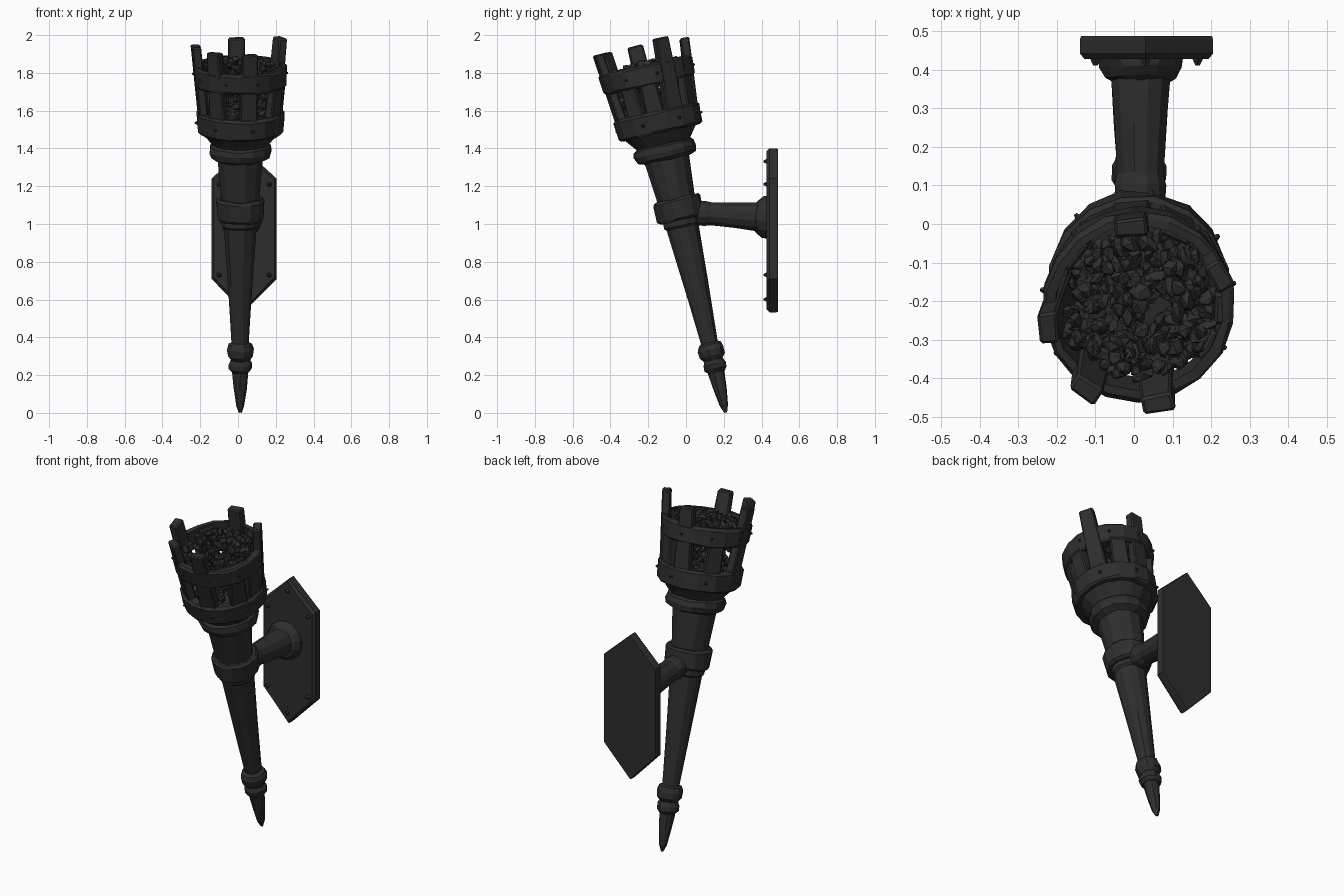
import bpy, bmesh, math, random
from mathutils import Matrix, Vector

if "Cube" in bpy.data.objects:
    bpy.data.objects.remove(bpy.data.objects["Cube"])

random.seed(4)
iron = bpy.data.materials.new("blackened iron")
iron.diffuse_color = (0.027, 0.027, 0.027, 1)
iron.use_nodes = True
iron.node_tree.nodes["Principled BSDF"].inputs["Base Color"].default_value = iron.diffuse_color

# Torch frame: local z runs up the leaning shaft from its tip
TILT = Matrix.Translation((0.012, 0.21, 0.0)) @ Matrix.Rotation(math.radians(13.05), 4, 'X')
# Arm frame: local z runs back to the wall, dropping slightly
ARM = Matrix.Translation((0.017, 0, 1.062)) @ Matrix.Rotation(math.radians(-93.5), 4, 'X')


def finish(name, bm, matrix=Matrix()):
    bmesh.ops.recalc_face_normals(bm, faces=bm.faces)
    bm.transform(matrix)
    mesh = bpy.data.meshes.new(name)
    bm.to_mesh(mesh)
    bm.free()
    mesh.materials.append(iron)
    obj = bpy.data.objects.new(name, mesh)
    bpy.context.collection.objects.link(obj)
    return obj


def jitter(verts, amount):
    for v in verts:
        v.co += Vector([random.uniform(-amount, amount) for _ in range(3)])


def revolve(name, profile, sides, matrix, rough=0.003, ring=False):
    """Turn (radius, height) points round local z; ring=True closes the section."""
    bm = bmesh.new()
    rows = []
    for r, h in profile:
        rows.append([bm.verts.new((r * math.cos(a), r * math.sin(a), h))
                     for a in (2 * math.pi * (i + 0.5) / sides for i in range(sides))])
    pairs = list(zip(rows, rows[1:])) + ([(rows[-1], rows[0])] if ring else [])
    for lo, hi in pairs:
        for i in range(sides):
            j = (i + 1) % sides
            bm.faces.new((lo[i], lo[j], hi[j], hi[i]))
    if not ring:
        bm.faces.new(rows[0])
        bm.faces.new(rows[-1])
    jitter(bm.verts, rough)
    return finish(name, bm, matrix)


def band(name, s0, s1, r0, r1, thick, sides, rough=0.004):
    """Chamfered hoop round the torch."""
    c = 0.012
    profile = [(r0 - thick, s0), (r0 - c, s0), (r0, s0 + c), (r1, s1 - c),
               (r1 - c, s1), (r1 - thick, s1)]
    return revolve(name, profile, sides, TILT, rough, True)


def rivets(name, spots, size, matrix):
    """Small four-sided studs; spots are (position, outward direction)."""
    bm = bmesh.new()
    for p, d in spots:
        m = Matrix.Translation(p) @ Vector(d).to_track_quat('Z', 'Y').to_matrix().to_4x4()
        bmesh.ops.create_cone(bm, cap_ends=True, segments=5, radius1=size,
                              radius2=size * 0.35, depth=size * 1.3, matrix=m)
    return finish(name, bm, matrix)


# Pointed tip, two turned beads and the tapering handle
revolve("tip", [(0.008, 0.002), (0.022, 0.04), (0.036, 0.13), (0.044, 0.215), (0.044, 0.24)],
        10, TILT, 0.001)
revolve("lower_bead", [(0.045, 0.222), (0.061, 0.24), (0.063, 0.265), (0.048, 0.295)], 12, TILT)
revolve("upper_bead", [(0.048, 0.285), (0.068, 0.31), (0.072, 0.345), (0.062, 0.372),
                       (0.046, 0.382)], 12, TILT)
revolve("handle", [(0.046, 0.37), (0.068, 0.70), (0.089, 1.01), (0.10, 1.02), (0.10, 1.06)],
        12, TILT, 0.002)
band("grip_ring", 1.05, 1.165, 0.124, 0.13, 0.06, 14)
revolve("upper_shaft", [(0.098, 1.10), (0.106, 1.19), (0.126, 1.40)], 12, TILT, 0.002)
revolve("collar", [(0.12, 1.375), (0.158, 1.39), (0.168, 1.42), (0.162, 1.45), (0.14, 1.465)],
        14, TILT, 0.004)
revolve("cup", [(0.14, 1.45), (0.155, 1.47), (0.203, 1.53), (0.203, 1.60)], 16, TILT)
band("lower_hoop", 1.522, 1.637, 0.229, 0.236, 0.05, 16)
band("upper_hoop", 1.78, 1.89, 0.246, 0.252, 0.032, 18)

# Wooden-style staves of the basket: (angle, top height)
STAVES = [(95, 1.985), (28, 2.015), (187, 2.0), (235, 2.0), (282, 2.0),
          (141, 1.875), (330, 1.875), (62, 1.875), (358, 1.88)]
for n, (deg, top) in enumerate(STAVES):
    bm = bmesh.new()
    bmesh.ops.create_cube(bm, size=1)
    for v in bm.verts:
        up = v.co.z > 0
        s = top if up else 1.56
        r = 0.19 + (s - 1.56) * 0.105 + v.co.x * 0.048
        v.co = (r, v.co.y * (0.082 if up else 0.10), s)
    jitter(bm.verts, 0.003)
    bmesh.ops.bevel(bm, geom=bm.edges[:], offset=0.007, segments=1, affect='EDGES')
    finish(f"stave_{n + 1}", bm, TILT @ Matrix.Rotation(math.radians(deg), 4, 'Z'))

# Heap of angular coals filling the basket
bm = bmesh.new()
for i in range(420):
    a = random.uniform(0, 2 * math.pi)
    if i < 240:                                   # domed top layer
        r = 0.192 * math.sqrt(random.random())
        s = 1.885 - 0.9 * r * r + random.uniform(-0.03, 0.02)
    else:                                         # outer shell seen between staves
        r = random.uniform(0.11, 0.17)
        s = random.uniform(1.61, 1.86)
    m = (Matrix.Translation((r * math.cos(a), r * math.sin(a), s))
         @ Matrix.Rotation(random.uniform(0, 6), 4, 'X')
         @ Matrix.Rotation(random.uniform(0, 6), 4, 'Y')
         @ Matrix.Diagonal((random.uniform(0.6, 1.5), 1, random.uniform(0.5, 0.9), 1)))
    new = bmesh.ops.create_icosphere(bm, subdivisions=1,
                                     radius=random.uniform(0.016, 0.027), matrix=m)
    jitter(new["verts"], 0.006)
finish("coals", bm, TILT)

# Studs on both hoops
spots = []
for r, s, count, turn in ((0.249, 1.835, 9, 12), (0.233, 1.58, 7, 30)):
    for i in range(count):
        a = math.radians(turn + 360 * i / count)
        d = Vector((math.cos(a), math.sin(a), 0))
        spots.append((d * r + Vector((0, 0, s)), d))
rivets("hoop_rivets", spots, 0.013, TILT)

# Arm to the wall with its flange
revolve("arm", [(0.066, 0.06), (0.068, 0.10), (0.062, 0.13), (0.070, 0.26), (0.080, 0.39)],
        12, ARM, 0.002)
revolve("arm_flange", [(0.078, 0.372), (0.092, 0.38), (0.108, 0.405), (0.114, 0.432)],
        14, ARM, 0.003)

# Six-sided wall plate with chamfered front edge
outline = [(0.03, 1.40), (0.205, 1.24), (0.205, 0.71), (0.03, 0.532), (-0.14, 0.71), (-0.14, 1.24)]
bm = bmesh.new()
rows = []
for y, k in ((0.487, 0.985), (0.478, 1.0), (0.442, 1.0), (0.427, 0.93)):
    rows.append([bm.verts.new((0.032 + (x - 0.032) * k, y, 0.966 + (z - 0.966) * (1 + (k - 1) * 0.5)))
                 for x, z in outline])
for lo, hi in zip(rows, rows[1:]):
    for i in range(6):
        bm.faces.new((lo[i], lo[(i + 1) % 6], hi[(i + 1) % 6], hi[i]))
bm.faces.new(rows[0])
bm.faces.new(rows[-1])
finish("wall_plate", bm)

corners = [(0.03, 1.33), (0.165, 1.21), (0.165, 0.73), (0.03, 0.60), (-0.10, 0.73), (-0.10, 1.21)]
rivets("plate_rivets", [((x, 0.422, z), (0, -1, 0)) for x, z in corners], 0.017, Matrix())
